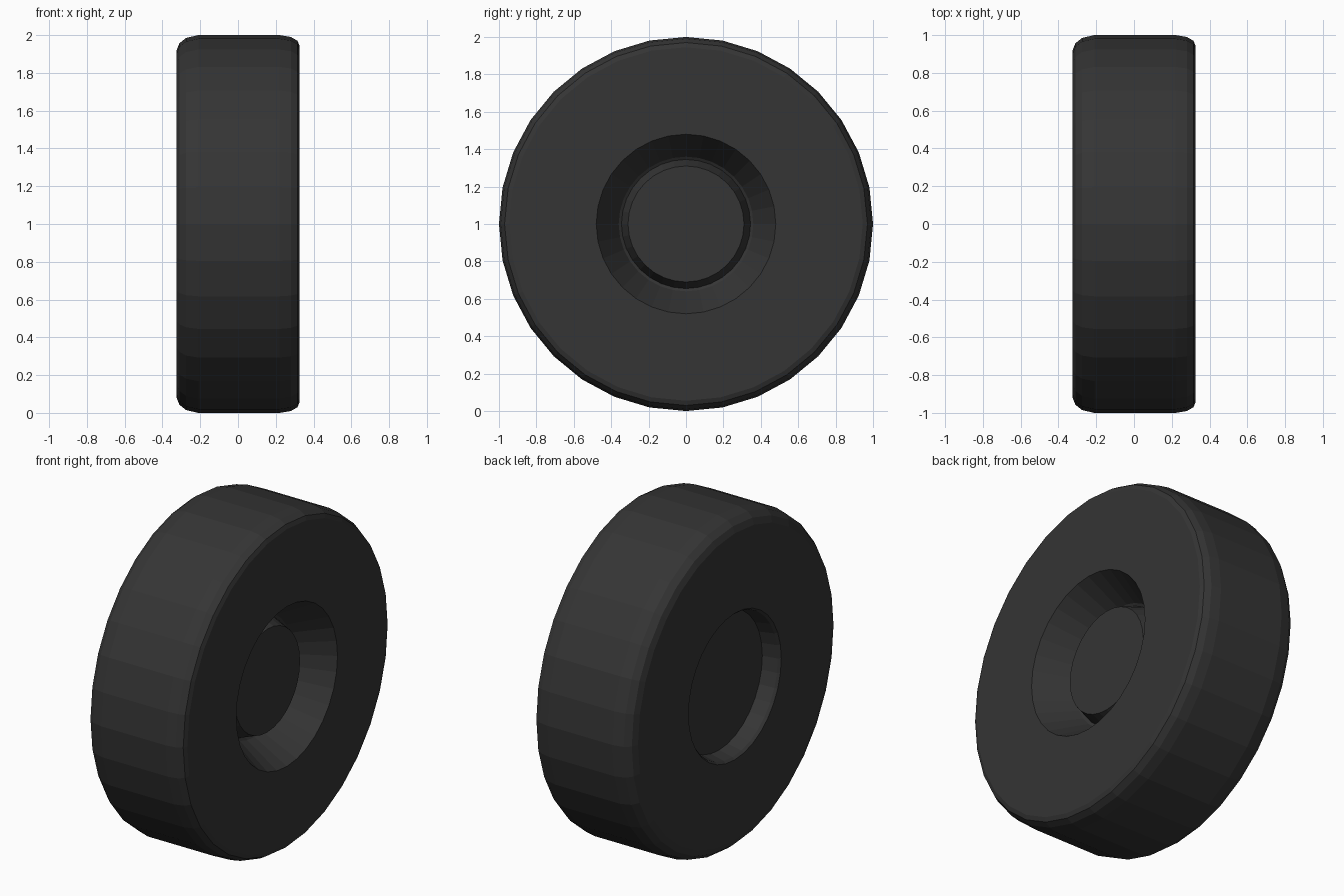
import bpy, bmesh
from math import sin, cos, tau

if "Cube" in bpy.data.objects:
    bpy.data.objects.remove(bpy.data.objects["Cube"])

SIDES = 32
rubber = bpy.data.materials.new("dark_rubber")
rubber.diffuse_color = (0.035, 0.035, 0.035, 1)
rubber.use_nodes = True
rubber.node_tree.nodes["Principled BSDF"].inputs["Base Color"].default_value = rubber.diffuse_color


def lathe(name, profile):
    """Revolve (x, radius) points around the wheel axle; radius 0 closes a cap."""
    bm = bmesh.new()
    rings = []
    for x, r in profile:
        if r == 0:
            rings.append([bm.verts.new((x, 0, 1))] * SIDES)
        else:
            rings.append([bm.verts.new((x, r * sin(tau * i / SIDES), 1 + r * cos(tau * i / SIDES)))
                          for i in range(SIDES)])
    for a, b in zip(rings, rings[1:]):
        for i in range(SIDES):
            j = (i + 1) % SIDES
            quad = list(dict.fromkeys((a[i], a[j], b[j], b[i])))
            bm.faces.new(quad)
    bmesh.ops.recalc_face_normals(bm, faces=bm.faces)
    mesh = bpy.data.meshes.new(name)
    bm.to_mesh(mesh)
    bm.free()
    mesh.materials.append(rubber)
    obj = bpy.data.objects.new(name, mesh)
    bpy.context.collection.objects.link(obj)
    return obj


# Whole wheel body as one closed profile, from inner (left) to outer (right) side
lathe("wheel", [
    # shallow recess on the inner side
    (-0.22, 0), (-0.22, 0.41), (-0.31, 0.428), (-0.325, 0.44),
    # tyre wall, rounded shoulders and tread
    (-0.325, 0.92), (-0.31, 0.957), (-0.275, 0.985), (-0.21, 1.0),
    (0.22, 1.0), (0.28, 0.99), (0.315, 0.97), (0.325, 0.945), (0.325, 0.48),
    # conical dish, groove and raised hub on the outer side
    (0.11, 0.36), (0.10, 0.345), (0.195, 0.31), (0.195, 0),
])
